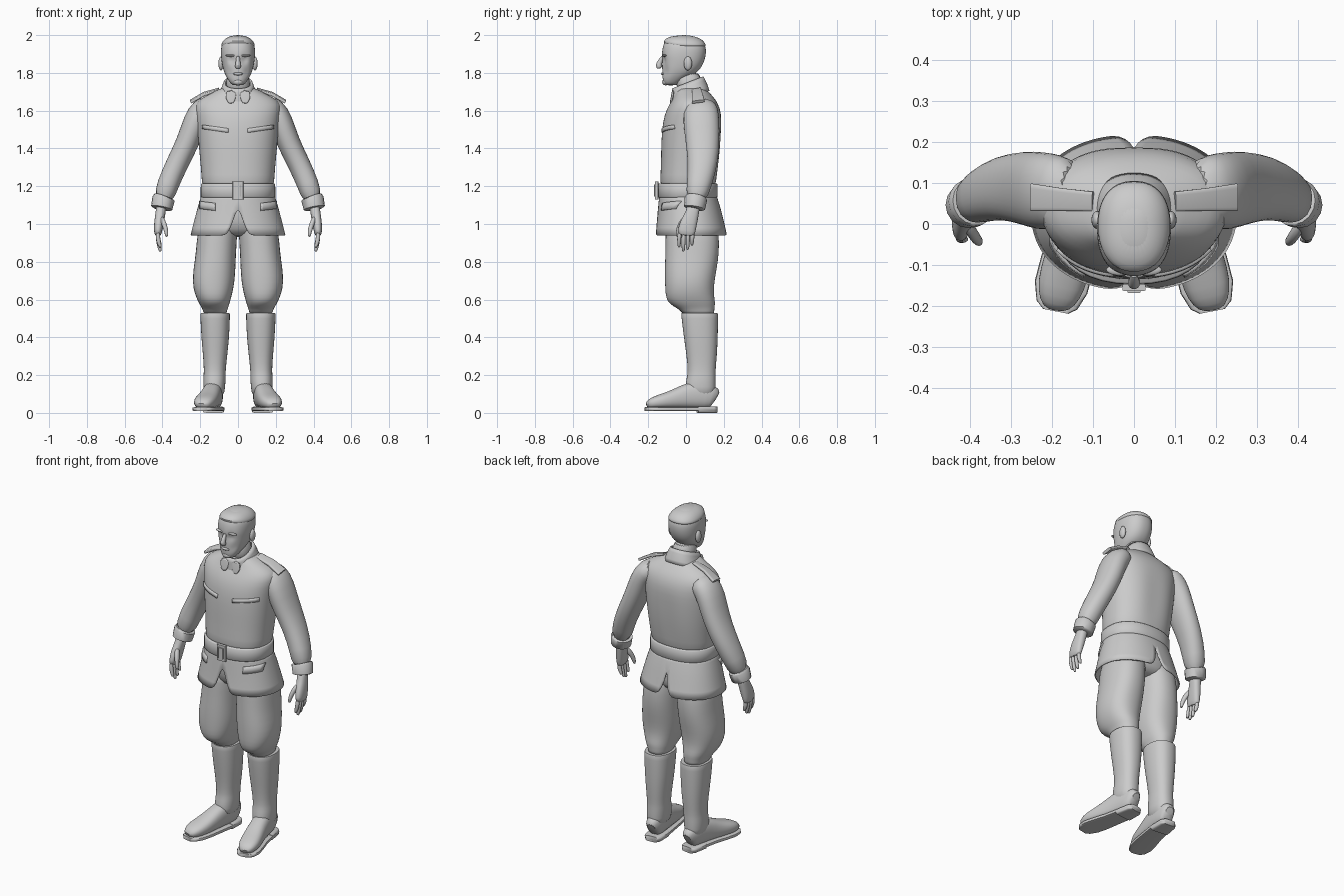
import bpy, bmesh
from math import sin, cos, pi, radians, exp
from mathutils import Vector

if "Cube" in bpy.data.objects:
    bpy.data.objects.remove(bpy.data.objects["Cube"], do_unlink=True)

grey = bpy.data.materials.new("plain grey")
grey.use_nodes = True
grey.diffuse_color = (0.6, 0.6, 0.6, 1)
grey.node_tree.nodes["Principled BSDF"].inputs["Base Color"].default_value = grey.diffuse_color


def full_circle(count):
    return [2 * pi * i / count for i in range(count)]


def super_point(angle, power):
    """Unit superellipse: power 2 is round, larger is squarer."""
    def bend(v):
        return (abs(v) ** (2 / power)) * (1 if v > 0 else -1)
    return bend(cos(angle)), bend(sin(angle))


def flat_ring(z, x0, x1, y0, y1, power=2.3, angles=None, tilt=0):
    """Level cross-section given by its extents."""
    cx, cy, rx, ry = (x0 + x1) / 2, (y0 + y1) / 2, (x1 - x0) / 2, (y1 - y0) / 2
    ring = []
    for angle in angles or full_circle(24):
        u, v = super_point(angle, power)
        ring.append(Vector((cx + rx * u, cy + ry * v, z + tilt * ry * v)))
    return ring


def tube_rings(path, power=2, count=16):
    """Cross-sections square to a path of (x, y, z, radius_x, radius_other)."""
    centres = [Vector(p[:3]) for p in path]
    rings = []
    for i, p in enumerate(path):
        along = (centres[min(i + 1, len(path) - 1)] - centres[max(i - 1, 0)]).normalized()
        side = Vector((1, 0, 0))
        side = (side - along * side.dot(along)).normalized()
        other = along.cross(side)
        ring = []
        for angle in full_circle(count):
            u, v = super_point(angle, power)
            ring.append(centres[i] + side * p[3] * u + other * p[4] * v)
        rings.append(ring)
    return rings


def finish(name, bm, mirror=False, smooth=1, thick=0, wrap=None):
    bmesh.ops.recalc_face_normals(bm, faces=bm.faces[:])
    mesh = bpy.data.meshes.new(name)
    bm.to_mesh(mesh)
    bm.free()
    mesh.materials.append(grey)
    obj = bpy.data.objects.new(name, mesh)
    bpy.context.collection.objects.link(obj)
    for other in bpy.context.selected_objects:
        other.select_set(False)
    obj.select_set(True)
    bpy.context.view_layer.objects.active = obj
    bpy.ops.object.shade_smooth_by_angle(angle=radians(55))
    if wrap:
        mod = obj.modifiers.new("wrap", 'SHRINKWRAP')
        mod.target = wrap
        mod.wrap_method = 'PROJECT'
        mod.use_project_y = True
    if mirror:
        obj.modifiers.new("mirror", 'MIRROR')
    if smooth:
        obj.modifiers.new("smooth", 'SUBSURF').levels = smooth
        obj.modifiers["smooth"].render_levels = smooth
    if thick:
        mod = obj.modifiers.new("thickness", 'SOLIDIFY')
        mod.thickness = thick
        mod.offset = 0
    return obj


def loft(name, rings, closed=True, caps=True, dents=(), **options):
    """Skin rings; dents are (x, y, z, radius, push along y), applied on both sides."""
    bm = bmesh.new()
    rows = [[bm.verts.new(p) for p in ring] for ring in rings]
    count = len(rows[0])
    for low, high in zip(rows, rows[1:]):
        for i in range(count if closed else count - 1):
            j = (i + 1) % count
            bm.faces.new((low[i], low[j], high[j], high[i]))
    if closed and caps:
        bm.faces.new(rows[0])
        bm.faces.new(rows[-1])
    for v in bm.verts:
        spot = Vector((abs(v.co.x), v.co.y, v.co.z))
        for x, y, z, radius, push in dents:
            v.co.y += push * exp(-((spot - Vector((x, y, z))).length / radius) ** 2)
    return finish(name, bm, **options)


def body(sections, **kw):
    """Level rings symmetric in x, from (z, half_width, front, back)."""
    return [flat_ring(z, -w, w, f, b, **kw) for z, w, f, b in sections]


def ball(name, place, size, mirror=False):
    bm = bmesh.new()
    bmesh.ops.create_uvsphere(bm, u_segments=16, v_segments=10, radius=1)
    bmesh.ops.scale(bm, vec=size, verts=bm.verts[:])
    bmesh.ops.translate(bm, vec=place, verts=bm.verts[:])
    return finish(name, bm, mirror, 0)


def flap(name, target, x0, x1, low, high, slant):
    """Pocket flap laid on the front of the target."""
    bm = bmesh.new()
    bmesh.ops.create_grid(bm, x_segments=8, y_segments=2, size=0.5)
    for v in bm.verts:
        s, t = v.co.x + 0.5, v.co.y + 0.5
        v.co = (x0 + (x1 - x0) * s, -0.3, low + (high - low) * t + slant * s)
    return finish(name, bm, True, 0, 0.014, target)


# Jacket
jacket = loft("jacket_body", body([
    (1.17, .185, -.13, .15), (1.22, .192, -.138, .16), (1.3, .197, -.133, .175),
    (1.4, .207, -.132, .187), (1.5, .215, -.128, .192), (1.58, .225, -.115, .19),
    (1.635, .232, -.088, .172), (1.67, .19, -.066, .148), (1.7, .125, -.055, .12),
    (1.73, .075, -.045, .095)], angles=full_circle(36)),
    dents=[(0, .19, z, .06, -.007) for z in (1.3, 1.4, 1.5)])

# Jacket skirt, one half with front and back vents, mirrored
skirt_rings = []
for z, width, front, back, gap, vent in (
        (1.16, .188, -.137, .155, 0, 0), (1.1, .207, -.143, .175, 0, 0),
        (1.02, .228, -.15, .195, 5, 1), (.94, .248, -.16, .215, 11, 7)):
    start, end = radians(gap - 90), radians(90 - vent)
    arc = [start + (end - start) * i / 20 for i in range(21)]
    skirt_rings.append(flat_ring(z, -width, width, front, back, 2.2, arc))
skirt = loft("jacket_skirt", skirt_rings, closed=False, mirror=True, thick=.008)

# Belt, buckle and pocket flaps
loft("belt", body([(1.14, .194, -.144, .163), (1.145, .198, -.148, .167),
                   (1.21, .197, -.147, .167), (1.215, .192, -.143, .163)],
                  angles=full_circle(36)), smooth=0)
loft("buckle", tube_rings([(0, -.155, 1.13, .028, .009), (0, -.155, 1.225, .028, .009)], 8), smooth=0)
loft("buckle_inset", tube_rings([(0, -.16, 1.145, .016, .009), (0, -.16, 1.21, .016, .009)], 8), smooth=0)
flap("chest_pocket_flap", jacket, .05, .185, 1.483, 1.505, .02)
flap("skirt_pocket_flap", skirt, .12, .2, 1.07, 1.11, .01)

# Collar and shoulder straps
loft("collar", body([(1.665, .1, -.075, .12), (1.705, .088, -.072, .108),
                     (1.748, .07, -.068, .088)], tilt=.4), caps=False, thick=.012)
loft("collar_tab", tube_rings([(.035, -.082, 1.635, .01, .006), (.04, -.075, 1.66, .028, .007),
                               (.035, -.068, 1.71, .03, .007)], 4), mirror=True)
loft("shoulder_strap", tube_rings([(.1, .055, 1.712, .007, .024), (.18, .06, 1.688, .009, .028),
                                   (.25, .065, 1.648, .008, .034)], 5), mirror=True, smooth=0)

# Sleeves and cuffs
loft("sleeve", tube_rings([
    (.14, .08, 1.64, .05, .075), (.19, .08, 1.605, .068, .092), (.225, .08, 1.55, .066, .098),
    (.262, .088, 1.44, .062, .092), (.322, .09, 1.32, .06, .08), (.372, .07, 1.21, .059, .067),
    (.398, .05, 1.12, .054, .055)], 2.2), mirror=True)
loft("cuff", tube_rings([(.392, .054, 1.14, .054, .056), (.394, .053, 1.135, .06, .06),
                         (.404, .045, 1.085, .057, .056), (.405, .044, 1.08, .045, .045)]), mirror=True, smooth=0)

# Hands
loft("palm", tube_rings([
    (.402, .045, 1.12, .03, .036), (.41, .035, 1.06, .026, .034), (.418, .015, 1.01, .027, .046),
    (.424, .002, .96, .022, .048), (.424, 0, .935, .016, .042)], 2.4), mirror=True)
for i, (name, tip) in enumerate((("index", .875), ("middle", .853), ("ring", .862), ("little", .885))):
    y = -.034 + .023 * i
    loft(name + "_finger", tube_rings([(.424, y, .96, .013, .012), (.424, y - .002, .92, .013, .012),
                                       (.415, y - .003, tip + .015, .011, .01),
                                       (.41, y - .003, tip, .007, .006)], count=8), mirror=True)
loft("thumb", tube_rings([(.41, .005, 1.04, .015, .018), (.39, -.03, 1.0, .015, .017),
                          (.378, -.044, .955, .012, .013), (.377, -.045, .93, .007, .008)], count=8), mirror=True)

# Neck and head
loft("neck", body([(1.68, .07, -.04, .09), (1.74, .062, -.052, .08), (1.81, .06, -.06, .08)]))
loft("head", body([
    (1.733, .03, -.112, -.05), (1.75, .044, -.122, -.03), (1.775, .06, -.126, .01),
    (1.8, .072, -.126, .055), (1.825, .08, -.127, .078), (1.85, .085, -.127, .092),
    (1.87, .088, -.127, .099), (1.89, .09, -.13, .104), (1.92, .091, -.126, .107),
    (1.95, .087, -.12, .102), (1.975, .073, -.108, .083), (1.993, .045, -.075, .045),
    (2.0, .015, -.03, .01)], angles=full_circle(40)),
    dents=[(.034, -.12, 1.868, .019, .016), (.045, -.11, 1.81, .022, .01), (0, -.126, 1.785, .013, .005)])
loft("nose", tube_rings([(0, -.122, 1.89, .01, .008), (0, -.135, 1.865, .011, .012),
                         (0, -.147, 1.84, .016, .019), (0, -.138, 1.822, .017, .014)], count=12))
ball("lips", (0, -.122, 1.795), (.026, .011, .008))
ball("chin", (0, -.108, 1.752), (.027, .018, .018))
ball("brow", (.034, -.112, 1.892), (.034, .014, .007), True)
ball("ear", (.09, .01, 1.85), (.014, .022, .037), True)

# Hair cap with a raised fringe
loft("hair", body([(1.935, .091, -.085, .108), (1.95, .09, -.115, .106), (1.968, .082, -.121, .095),
                   (1.985, .064, -.105, .072), (1.998, .035, -.065, .03)]))

# Breeches
loft("hips", body([(1.16, .17, -.11, .14), (1.05, .195, -.115, .165), (.97, .2, -.1, .165),
                   (.93, .13, -.06, .13)]))
loft("breeches_leg", [flat_ring(*r) for r in (
    (1.05, .002, .19, -.11, .16), (.95, .003, .217, -.108, .175), (.85, .01, .223, -.11, .177),
    (.76, .013, .237, -.113, .163), (.69, .018, .242, -.112, .15), (.63, .03, .23, -.11, .147),
    (.59, .042, .212, -.1, .155), (.565, .048, .198, -.07, .153), (.545, .058, .185, -.03, .15),
    (.51, .06, .18, -.01, .15))], mirror=True)

# Boots
loft("boot_shaft", [flat_ring(*r) for r in (
    (.525, .055, .185, -.01, .155), (.533, .042, .2, -.026, .17), (.515, .042, .2, -.026, .171),
    (.4, .046, .195, -.012, .169), (.3, .057, .185, .003, .164), (.22, .066, .18, .01, .156),
    (.19, .064, .184, .004, .158), (.14, .068, .184, -.005, .157), (.08, .072, .18, 0, .158))], mirror=True)
foot = [(.12, .158, .03, .12), (.122, .14, .045, .15), (.13, .06, .052, .18), (.145, -.02, .054, .145),
        (.162, -.09, .06, .112), (.178, -.15, .06, .095), (.188, -.192, .045, .075), (.191, -.207, .025, .05)]
loft("boot_foot", tube_rings([(x, y, (top + .02) / 2, w, (top - .02) / 2) for x, y, w, top in foot], 2.5),
     mirror=True)
loft("boot_sole", tube_rings([(x, y * 1.03, .02, w + .006, .011) for x, y, w, top in foot], 5),
     mirror=True, smooth=0)
loft("boot_heel", tube_rings([(x, y * 1.03, .017, w + .005, .017) for x, y, w, top in foot[:3]], 5),
     mirror=True, smooth=0)
